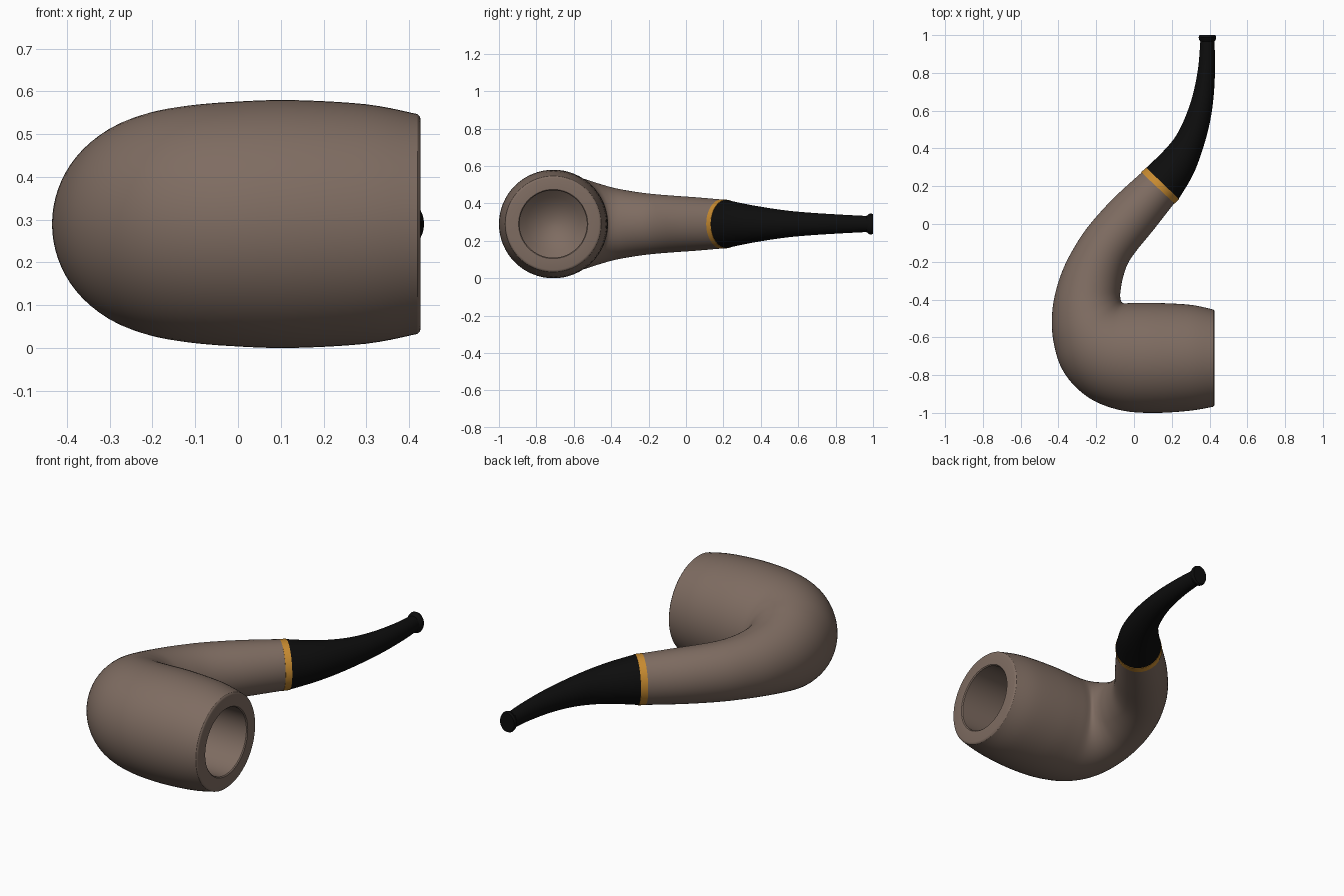
import bpy, bmesh, math
from mathutils import Vector

cube = bpy.data.objects.get("Cube")
if cube:
    bpy.data.objects.remove(cube)

AXIS_Z = 0.29   # height of the pipe's centre plane
BOWL_Y = -0.71  # axis of the bowl
SIDES = 64


def material(name, rgb, rough):
    m = bpy.data.materials.new(name)
    m.use_nodes = True
    m.diffuse_color = (*rgb, 1)
    shader = m.node_tree.nodes["Principled BSDF"]
    shader.inputs["Base Color"].default_value = (*rgb, 1)
    shader.inputs["Roughness"].default_value = rough
    return m


def smooth_stations(stations, steps=5):
    """Catmull-Rom interpolation of stations (outer x, y, inner x, y, half height)."""
    pts = [stations[0]] + stations + [stations[-1]]
    out = []
    for p0, p1, p2, p3 in zip(pts, pts[1:], pts[2:], pts[3:]):
        for i in range(steps):
            t = i / steps
            out.append([0.5 * (2 * b + (c - a) * t + (2 * a - 5 * b + 4 * c - d) * t * t
                               + (3 * b - a - 3 * c + d) * t ** 3)
                        for a, b, c, d in zip(p0, p1, p2, p3)])
    return out + [list(stations[-1])]


def round_station(x, r):
    return [x, BOWL_Y - r, x, BOWL_Y + r, r]


def loft(name, stations, mat):
    """Skin elliptical rings between the outer and inner outlines, and cap the ends."""
    bm = bmesh.new()
    rings = []
    for ox, oy, ix, iy, h in stations:
        outer, inner = Vector((ox, oy, AXIS_Z)), Vector((ix, iy, AXIS_Z))
        mid, half = (outer + inner) / 2, (outer - inner) / 2
        rings.append([bm.verts.new(mid + half * math.cos(a) + Vector((0, 0, h * math.sin(a))))
                      for a in (2 * math.pi * k / SIDES for k in range(SIDES))])
    for r0, r1 in zip(rings, rings[1:]):
        for k in range(SIDES):
            n = (k + 1) % SIDES
            bm.faces.new((r0[k], r0[n], r1[n], r1[k]))
    bm.faces.new(rings[0])
    bm.faces.new(rings[-1])
    bmesh.ops.recalc_face_normals(bm, faces=bm.faces)
    mesh = bpy.data.meshes.new(name)
    bm.to_mesh(mesh)
    bm.free()
    mesh.materials.append(mat)
    obj = bpy.data.objects.new(name, mesh)
    bpy.context.collection.objects.link(obj)
    bpy.ops.object.select_all(action="DESELECT")
    obj.select_set(True)
    bpy.context.view_layer.objects.active = obj
    bpy.ops.object.shade_smooth_by_angle(angle=math.radians(30))
    return obj


wood = material("brown wood", (0.21, 0.15, 0.12), 0.6)
gold = material("gold", (0.58, 0.26, 0.03), 0.5)
black = material("black", (0.004, 0.004, 0.004), 0.5)

# Tobacco chamber: domed floor, straight wall, then the flat rim
bore_r, floor_x, dome = 0.18, 0.17, 0.1
bore = [round_station(floor_x - dome * (1 - f * f), bore_r * f)
        for f in (0.05, 0.2, 0.4, 0.6, 0.8, 1)]
bore += [round_station(0.422, bore_r), round_station(0.427, bore_r + 0.005),
         round_station(0.427, 0.245), round_station(0.425, 0.252)]

# Bowl and shank: sections fan around the inner crook of the bend
body = [
    (0.42, -0.967, 0.42, -0.453, 0.257),
    (0.30, -0.988, 0.30, -0.428, 0.28),
    (0.12, -1.0, 0.12, -0.418, 0.29),
    (-0.05, -0.99, 0.0, -0.418, 0.285),
    (-0.2, -0.942, -0.045, -0.42, 0.276),
    (-0.31, -0.862, -0.06, -0.418, 0.264),
    (-0.385, -0.76, -0.067, -0.41, 0.248),
    (-0.423, -0.64, -0.071, -0.398, 0.23),
    (-0.435, -0.52, -0.073, -0.38, 0.21),
    (-0.422, -0.39, -0.071, -0.352, 0.19),
    (-0.38, -0.25, -0.06, -0.29, 0.172),
    (-0.32, -0.13, -0.035, -0.215, 0.16),
    (-0.24, -0.01, 0.01, -0.145, 0.152),
    (-0.11, 0.135, 0.1, -0.035, 0.143),
    (0.04, 0.272, 0.213, 0.11, 0.131),
]
loft("bowl_and_shank", bore + smooth_stations(body), wood)

# Metal band between shank and stem
loft("band", [(0.038, 0.274, 0.215, 0.108, 0.132),
              (0.064, 0.299, 0.238, 0.132, 0.13)], gold)

# Curved, tapering mouthpiece
stem = [
    (0.064, 0.297, 0.236, 0.132, 0.128),
    (0.15, 0.38, 0.312, 0.26, 0.106),
    (0.22, 0.463, 0.365, 0.4, 0.087),
    (0.273, 0.57, 0.402, 0.54, 0.07),
    (0.313, 0.69, 0.422, 0.68, 0.059),
    (0.34, 0.83, 0.429, 0.83, 0.05),
    (0.351, 0.965, 0.426, 0.965, 0.043),
]
lip = [(0.344, 0.978, 0.433, 0.978, 0.054), (0.342, 0.988, 0.435, 0.988, 0.057),
       (0.346, 1.0, 0.431, 1.0, 0.052)]
loft("mouthpiece", smooth_stations(stem) + lip, black)
